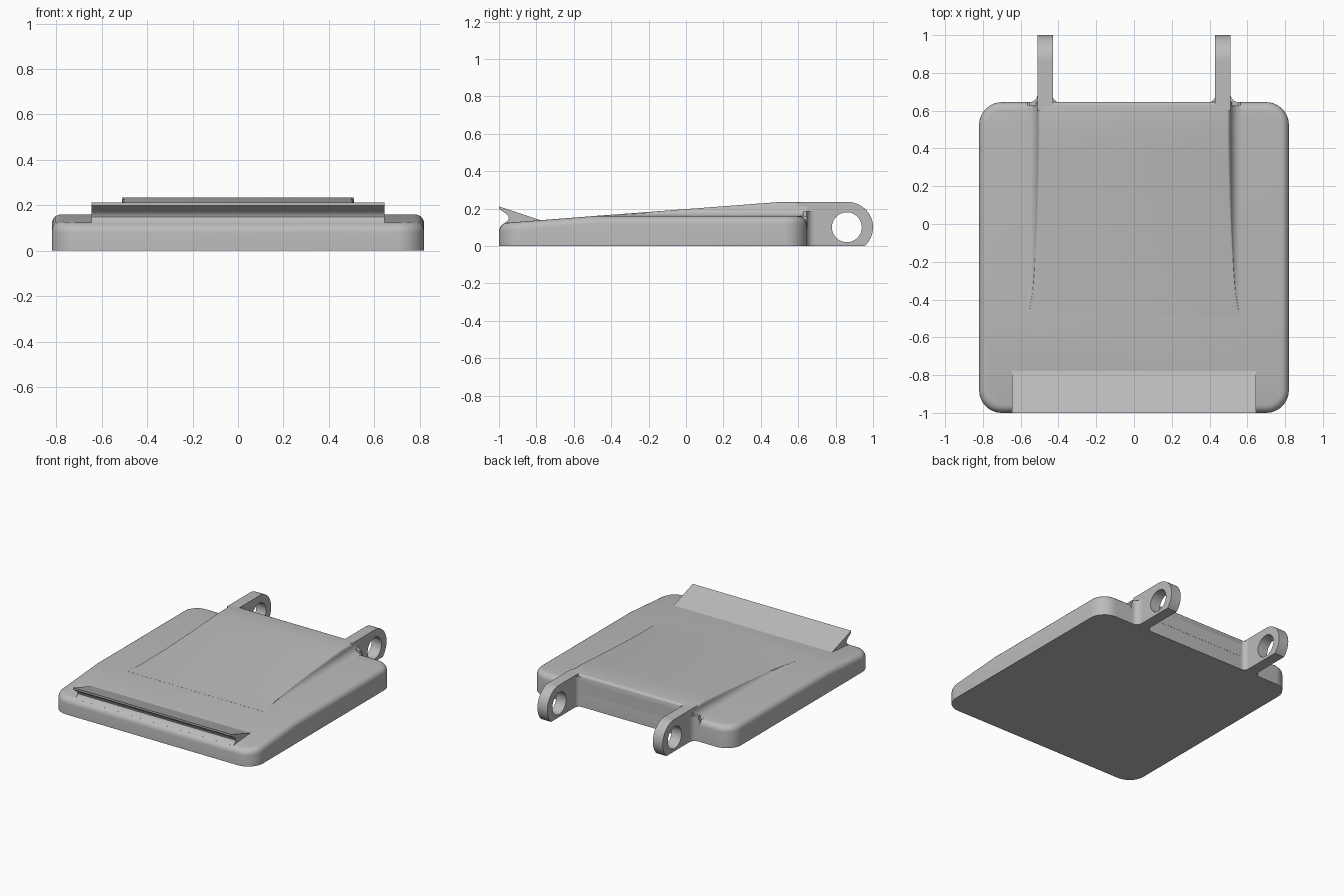
import bpy, bmesh, math
from mathutils import Vector

cube = bpy.data.objects.get("Cube")
if cube:
    bpy.data.objects.remove(cube)

grey = bpy.data.materials.new("plain grey")
grey.use_nodes = True
grey.diffuse_color = (0.5, 0.5, 0.5, 1)
grey.node_tree.nodes["Principled BSDF"].inputs["Base Color"].default_value = grey.diffuse_color

WALL, SHOULDER, TOP, REAR = 0.51, 0.16, 0.235, 0.645
BREAK, CREST = -0.49, 0.5          # start and end of the ramp on the ridge


def finish(obj, angle=35):
    obj.data.materials.clear()
    obj.data.materials.append(grey)
    bpy.ops.object.select_all(action='DESELECT')
    obj.select_set(True)
    bpy.context.view_layer.objects.active = obj
    bpy.ops.object.shade_smooth_by_angle(angle=math.radians(angle))


def add_mesh(name, bm):
    bmesh.ops.recalc_face_normals(bm, faces=bm.faces)
    mesh = bpy.data.meshes.new(name)
    bm.to_mesh(mesh)
    bm.free()
    obj = bpy.data.objects.new(name, mesh)
    bpy.context.collection.objects.link(obj)
    return obj


def prism(points, direction):
    """Closed polygon pushed along a direction."""
    bm = bmesh.new()
    face = bm.faces.new([bm.verts.new(p) for p in points])
    out = bmesh.ops.extrude_face_region(bm, geom=[face])
    moved = [v for v in out["geom"] if isinstance(v, bmesh.types.BMVert)]
    bmesh.ops.translate(bm, verts=moved, vec=Vector(direction))
    bmesh.ops.recalc_face_normals(bm, faces=bm.faces)
    return bm


def side_prism(profile, half):
    return prism([(-half, y, z) for y, z in profile], (2 * half, 0, 0))


# Body: sloping slab with round corners and a soft top rim
bm = side_prism([(-1, 0), (-1, 0.121), (BREAK, SHOULDER), (REAR, SHOULDER), (REAR, 0)], 0.82)
uprights = [e for e in bm.edges
            if abs((e.verts[0].co - e.verts[1].co).normalized().z) > 0.99]
bmesh.ops.bevel(bm, geom=uprights, offset=0.12, segments=8, profile=0.5, affect='EDGES')
bm.normal_update()
rim = [e for e in bm.edges if len(e.link_faces) == 2
       and max(f.normal.z for f in e.link_faces) > 0.5
       and min(abs(f.normal.z) for f in e.link_faces) < 0.3]
bmesh.ops.bevel(bm, geom=rim, offset=0.042, segments=5, profile=0.5, affect='EDGES')
finish(add_mesh("body", bm))


# Raised ridge: lofted sections with a concave foot and a rounded shoulder
def ridge_half(height):
    d = max(height - SHOULDER, 0.0005)
    r = 0.055
    foot = WALL + r
    low = min(0.73 * d, r)
    end = math.acos(1 - low / r)
    half = [(foot, 0.1)]
    for i in range(7):
        a = end * i / 6
        half.append((foot - r * math.sin(a), SHOULDER + r * (1 - math.cos(a))))
    x, z = half[-1]
    s = d - low
    for i in range(1, 5):
        a = math.pi / 2 * i / 4
        half.append((x - s * (1 - math.cos(a)), z + s * math.sin(a)))
    return half


stations = [(BREAK, SHOULDER)]
stations += [(BREAK + (CREST - BREAK) * i / 8, SHOULDER + (TOP - SHOULDER) * i / 8)
             for i in range(1, 9)]
for i in range(6):
    a = math.pi / 2 * i / 5
    stations.append((REAR - 0.019 + 0.02 * math.sin(a), TOP - 0.02 * (1 - math.cos(a))))
bm = bmesh.new()
rings = []
for y, h in stations:
    half = ridge_half(h)
    section = half + [(-x, z) for x, z in reversed(half)]
    rings.append([bm.verts.new((x, y, z)) for x, z in section])
for a, b in zip(rings, rings[1:]):
    for i in range(len(a)):
        j = (i + 1) % len(a)
        bm.faces.new((a[i], a[j], b[j], b[i]))
bm.faces.new(rings[0])
bm.faces.new(rings[-1])
finish(add_mesh("raised_ridge", bm))

# Front lip: thin blade leaning forward over an undercut
lip = [(-1, 0.212), (-1, 0.198), (-0.962, 0.172), (-0.95, 0.16), (-0.947, 0.148),
       (-0.955, 0.134), (-0.975, 0.119), (-0.97, 0.095), (-0.78, 0.095), (-0.775, 0.137)]
finish(add_mesh("front_lip", side_prism(lip, 0.645)))


# Hinge lugs: rounded plates with a round hole
def add_spline(curve, points):
    spline = curve.splines.new('POLY')
    spline.points.add(len(points) - 1)
    for p, (u, v) in zip(spline.points, points):
        p.co = (u, v, 0, 1)
    spline.use_cyclic_u = True


def lug(name, x):
    curve = bpy.data.curves.new(name, 'CURVE')
    curve.dimensions = '2D'
    curve.fill_mode = 'BOTH'
    curve.extrude = 0.04
    cy, cz, r = 0.865, 0.1, 0.135
    low = -math.asin(cz / r)
    arc = [low + (math.pi / 2 - low) * i / 20 for i in range(21)]
    outline = [(0.6, 0)] + [(cy + r * math.cos(a), cz + r * math.sin(a)) for a in arc]
    add_spline(curve, outline + [(0.6, TOP)])
    turn = [math.tau * i / 32 for i in range(32)]
    add_spline(curve, [(0.86 + 0.08 * math.cos(a), cz + 0.08 * math.sin(a)) for a in turn])
    obj = bpy.data.objects.new(name, curve)
    bpy.context.collection.objects.link(obj)
    obj.location.x = x
    obj.rotation_euler = (math.pi / 2, 0, math.pi / 2)
    bpy.ops.object.select_all(action='DESELECT')
    obj.select_set(True)
    bpy.context.view_layer.objects.active = obj
    bpy.ops.object.convert(target='MESH')
    finish(bpy.context.object)


# Concave fillets where the lugs meet the back wall
def fillet(name, x, outward, r, height):
    pts = [(x - outward * 0.01, REAR - 0.02, 0), (x + outward * r, REAR - 0.02, 0)]
    for i in range(9):
        a = math.pi / 2 * i / 8
        pts.append((x + outward * r * (1 - math.sin(a)), REAR + r * (1 - math.cos(a)), 0))
    pts.append((x - outward * 0.01, REAR + r, 0))
    finish(add_mesh(name, prism(pts, (0, 0, height))))


for side, s in (("left", 1), ("right", -1)):
    lug(side + "_hinge_lug", s * 0.47)
    fillet(side + "_inner_fillet", s * 0.43, -s, 0.035, 0.222)
    fillet(side + "_outer_fillet", s * WALL, s, 0.045, 0.185)
